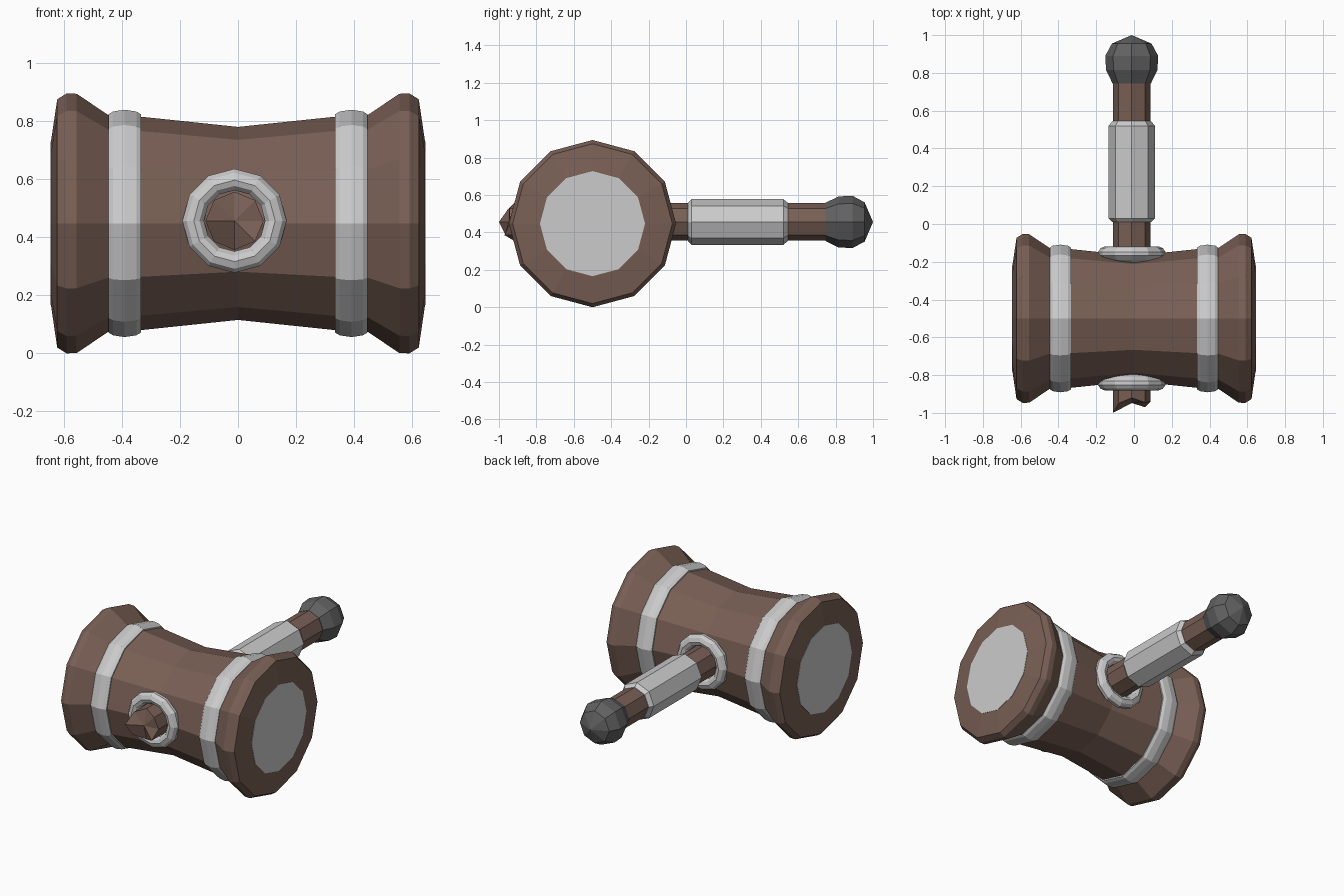
import bpy, bmesh
from math import cos, sin, tau
from mathutils import Vector

if "Cube" in bpy.data.objects:
    bpy.data.objects.remove(bpy.data.objects["Cube"])

HEAD = Vector((0, -0.5, 0.447))      # head axis runs along x
SHAFT = Vector((-0.012, 0, 0.456))   # handle axis runs along y


def material(name, rgb):
    m = bpy.data.materials.new(name)
    m.diffuse_color = (*rgb, 1)
    m.use_nodes = True
    m.node_tree.nodes["Principled BSDF"].inputs["Base Color"].default_value = m.diffuse_color
    return m


wood = material("wood", (0.19, 0.115, 0.09))
dark = material("dark_metal", (0.12, 0.12, 0.12))


def lathe(name, profile, sides, axis, origin, mat=None, closed=False, rim=None):
    """Spin (position, radius) points about the x or y axis; rim gives a jagged first ring."""
    bm = bmesh.new()
    rings = []
    for i, (p, r) in enumerate(profile):
        ring = []
        for k in range(sides if r > 0 else 1):
            a = tau * k / sides
            q = rim[k] if rim and i == 1 else p
            u, v = r * cos(a), r * sin(a)
            co = Vector((q, u, v)) if axis == 'x' else Vector((u, q, v))
            ring.append(bm.verts.new(origin + co))
        rings.append(ring)
    pairs = list(zip(rings, rings[1:]))
    if closed:
        pairs.append((rings[-1], rings[0]))
    for a, b in pairs:
        for k in range(sides):
            n = (k + 1) % sides
            vs = [a[k % len(a)], a[n % len(a)], b[n % len(b)], b[k % len(b)]]
            bm.faces.new(list(dict.fromkeys(vs)))
    if not closed:
        for ring in (rings[0], rings[-1]):
            if len(ring) > 2:
                bm.faces.new(ring)
    bmesh.ops.recalc_face_normals(bm, faces=bm.faces)
    me = bpy.data.meshes.new(name)
    bm.to_mesh(me)
    bm.free()
    ob = bpy.data.objects.new(name, me)
    bpy.context.collection.objects.link(ob)
    if mat:
        me.materials.append(mat)
    return ob


# Waisted wooden head with flared ends
half = [(0.333, 0.367), (0.445, 0.372), (0.555, 0.446), (0.59, 0.447),
        (0.622, 0.427), (0.643, 0.285)]
head = [(-x, r) for x, r in reversed(half)] + [(0, 0.332)] + half
lathe("head", head, 12, 'x', HEAD, wood)

for side, s in (("left", -1), ("right", 1)):
    # Metal band and striking plate
    band = [(0.333, 0.34), (0.333, 0.375), (0.35, 0.385), (0.39, 0.391),
            (0.43, 0.385), (0.446, 0.375), (0.446, 0.34)]
    lathe(f"band_{side}", [(s * x, r) for x, r in band], 12, 'x', HEAD, closed=True)
    lathe(f"striking_plate_{side}", [(s * 0.6, 0.281), (s * 0.645, 0.281)], 12, 'x', HEAD)

# Collars where the handle passes through the head
collar = [(0.29, 0.105), (0.355, 0.105), (0.375, 0.12), (0.382, 0.14), (0.372, 0.165),
          (0.352, 0.179), (0.332, 0.178), (0.31, 0.155), (0.29, 0.12)]
for side, s in (("front", -1), ("back", 1)):
    lathe(f"collar_{side}", [(-0.5 + s * y, r) for y, r in collar], 12, 'y', SHAFT, closed=True)

# Handle with splintered front tip
rim = [-0.94, -0.945, -0.92, -0.95, -1.0, -0.965, -0.92, -0.97]
lathe("handle", [(-0.948, 0), (-0.95, 0.1), (0.8, 0.1)], 8, 'y', SHAFT, wood, rim=rim)

# Grip sleeve and pommel
lathe("grip", [(0.01, 0.102), (0.03, 0.122), (0.52, 0.122), (0.545, 0.102)], 8, 'y', SHAFT)
lathe("pommel", [(0.745, 0.102), (0.815, 0.136), (0.89, 0.14), (0.955, 0.105), (1.0, 0)],
      8, 'y', SHAFT, dark)
